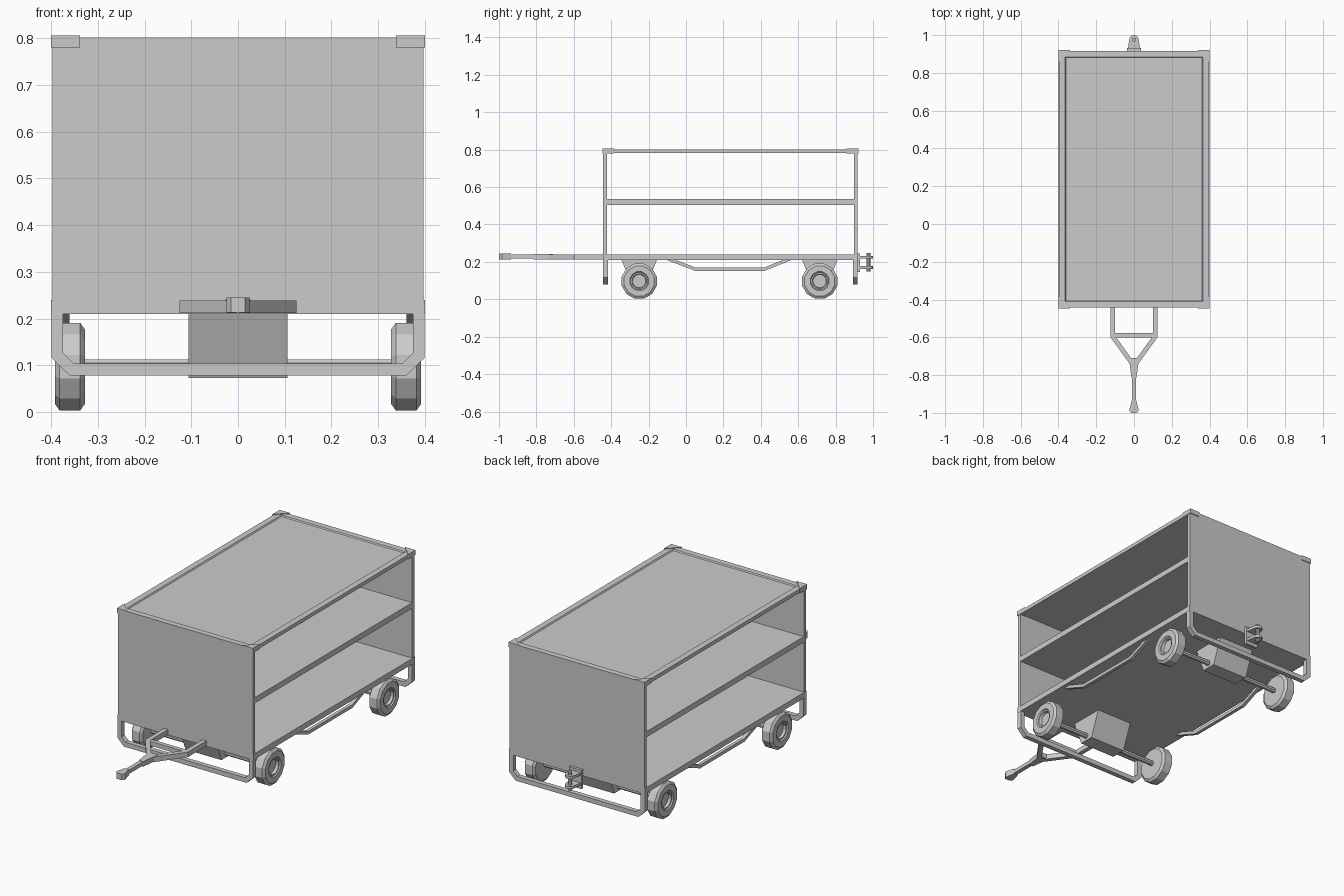
import bpy, bmesh
from math import sin, cos, pi
from mathutils import Vector

cube = bpy.data.objects.get("Cube")
if cube:
    bpy.data.objects.remove(cube)

grey = bpy.data.materials.new("plain grey")
grey.use_nodes = True
COLOUR = (0.6, 0.6, 0.6, 1)
grey.diffuse_color = COLOUR
grey.node_tree.nodes["Principled BSDF"].inputs["Base Color"].default_value = COLOUR

FRONT, BACK, HALF = -0.443, 0.917, 0.397
MID = (FRONT + BACK) / 2


def finish(name, bm):
    bmesh.ops.recalc_face_normals(bm, faces=bm.faces)
    mesh = bpy.data.meshes.new(name)
    bm.to_mesh(mesh)
    bm.free()
    mesh.materials.append(grey)
    ob = bpy.data.objects.new(name, mesh)
    bpy.context.collection.objects.link(ob)
    return ob


def box(name, x, y, z):
    """Box from (low, high) pairs on each axis."""
    bm = bmesh.new()
    bmesh.ops.create_cube(bm, size=1)
    for v in bm.verts:
        v.co = [r[0] if c < 0 else r[1] for c, r in zip(v.co, (x, y, z))]
    return finish(name, bm)


def prism(name, outline, axis, low, high):
    """Extrude a 2D outline along an axis; the outline uses the other two in order."""
    bm = bmesh.new()

    def point(p, h):
        c = list(p)
        c.insert(axis, h)
        return bm.verts.new(c)
    face = bm.faces.new([point(p, low) for p in outline])
    new = bmesh.ops.extrude_face_region(bm, geom=[face])["geom"]
    move = Vector((0, 0, 0))
    move[axis] = high - low
    bmesh.ops.translate(bm, vec=move, verts=[g for g in new if isinstance(g, bmesh.types.BMVert)])
    return finish(name, bm)


def bar(name, path, width, axis, low, high):
    """Flat bar with mitred corners following a 2D path."""
    pts = [Vector(p) for p in path]
    left, right = [], []
    for i, p in enumerate(pts):
        a = (p - pts[i - 1]).normalized() if i else (pts[1] - p).normalized()
        b = (pts[i + 1] - p).normalized() if i < len(pts) - 1 else a
        na, nb = Vector((-a.y, a.x)), Vector((-b.y, b.x))
        n = (na + nb).normalized()
        n *= width / 2 / n.dot(na)
        left.append(p + n)
        right.append(p - n)
    return prism(name, left + right[::-1], axis, low, high)


def lathe(name, profile, centre, axis, sides):
    """Revolve (along, radius) points around an axis, capping both ends."""
    bm = bmesh.new()
    rings = []
    for along, radius in profile:
        ring = []
        for i in range(sides):
            a = 2 * pi * (i + 0.5) / sides
            c = [radius * cos(a), radius * sin(a)]
            c.insert(axis, along)
            ring.append(bm.verts.new(Vector(c) + Vector(centre)))
        rings.append(ring)
    for r, s in zip(rings, rings[1:]):
        for i in range(sides):
            j = (i + 1) % sides
            bm.faces.new((r[i], r[j], s[j], s[i]))
    bm.faces.new(rings[0])
    bm.faces.new(rings[-1])
    return finish(name, bm)


# Cargo body: floor, shelf and end walls
box("floor", (-0.4, 0.4), (FRONT, BACK), (0.21, 0.24))
box("shelf", (-HALF, HALF), (FRONT + 0.02, BACK - 0.02), (0.505, 0.535))
box("front_wall", (-HALF, HALF), (FRONT, FRONT + 0.02), (0.24, 0.79))
box("back_wall", (-HALF, HALF), (BACK - 0.02, BACK), (0.24, 0.79))

# Roof with a shallow recessed panel
roof = box("roof", (-HALF, HALF), (FRONT, BACK), (0.782, 0.802))
bm = bmesh.new()
bm.from_mesh(roof.data)
top = [f for f in bm.faces if f.normal.z > 0.9]
bmesh.ops.inset_region(bm, faces=top, thickness=0.045)
bmesh.ops.inset_region(bm, faces=top, thickness=0.006, depth=-0.006)
bm.to_mesh(roof.data)
bm.free()

# Triangular roof corner caps
for sx, side in ((-1, "right"), (1, "left")):
    for sy, y, end in ((-1, FRONT - 0.004, "front"), (1, BACK + 0.004, "back")):
        tri = [(sx * 0.4, y), (sx * 0.338, y), (sx * 0.4, y - sy * 0.062)]
        prism(f"{end}_{side}_roof_cap", tri, 2, 0.78, 0.806)

# Hanging bumper frames with clipped corners
half = [(0.387, 0.215), (0.387, 0.121), (0.356, 0.091)]
frame = half + [(-x, z) for x, z in reversed(half)]
bar("front_bumper", frame, 0.025, 1, FRONT, FRONT + 0.025)
bar("back_bumper", frame, 0.025, 1, BACK - 0.025, BACK)

# Side under-rails
rail = [(-0.10, 0.218), (0.05, 0.161), (0.42, 0.161), (0.56, 0.218)]
for s, side in ((-1, "right"), (1, "left")):
    bar(f"{side}_under_rail", rail, 0.017, 0, s * 0.37 - 0.009, s * 0.37 + 0.009)

# Axles, their mounts and the wheels
tyre = [(-0.032, 0.05), (-0.032, 0.083), (-0.022, 0.097), (0.022, 0.097),
        (0.032, 0.083), (0.032, 0.052), (0.026, 0.047), (0.026, 0.040), (0.012, 0.036)]
for y, end in ((-0.25, "front"), (0.715, "back")):
    mount = [(y - 0.095, 0.212), (y + 0.095, 0.212), (y + 0.04, 0.073), (y - 0.04, 0.073)]
    prism(f"{end}_axle_mount", mount, 0, -0.106, 0.106)
    lathe(f"{end}_axle", [(-0.34, 0.014), (0.34, 0.014)], (0, y, 0.099), 0, 8)
    for s, side in ((-1, "right"), (1, "left")):
        lathe(f"{end}_{side}_wheel", [(s * a, r) for a, r in tyre], (s * 0.36, y, 0.097), 0, 12)

# Tow bar: forked arms, cross piece, neck, rod and coupling
for s, side in ((-1, "right"), (1, "left")):
    arm = [(s * 0.113, FRONT + 0.02), (s * 0.113, -0.595), (s * 0.012, -0.735)]
    bar(f"{side}_tow_arm", arm, 0.024, 2, 0.212, 0.239)
box("tow_cross_piece", (-0.105, 0.105), (-0.6, -0.577), (0.214, 0.237))
prism("tow_neck", [(-0.027, -0.71), (0.027, -0.71), (0.013, -0.815), (-0.013, -0.815)], 2, 0.214, 0.241)
box("tow_rod", (-0.011, 0.011), (-0.96, -0.81), (0.219, 0.239))
tip = [(-0.012, -0.935), (0.012, -0.935), (0.025, -0.985), (0.015, -1), (-0.015, -1), (-0.025, -0.985)]
prism("tow_coupling", tip, 2, 0.213, 0.245)

# Rear hitch: back plate, two rounded lugs and a pin
box("hitch_plate", (-0.037, 0.037), (BACK, BACK + 0.014), (0.145, 0.245))
lug = [(-0.034, BACK), (0.034, BACK)]
lug += [(0.025 * cos(pi * i / 6), 0.975 + 0.025 * sin(pi * i / 6)) for i in range(7)]
for z, level in ((0.163, "lower"), (0.217, "upper")):
    prism(f"{level}_hitch_lug", lug, 2, z, z + 0.014)
lathe("hitch_pin", [(0.148, 0.011), (0.247, 0.011)], (0, 0.975, 0), 2, 10)
